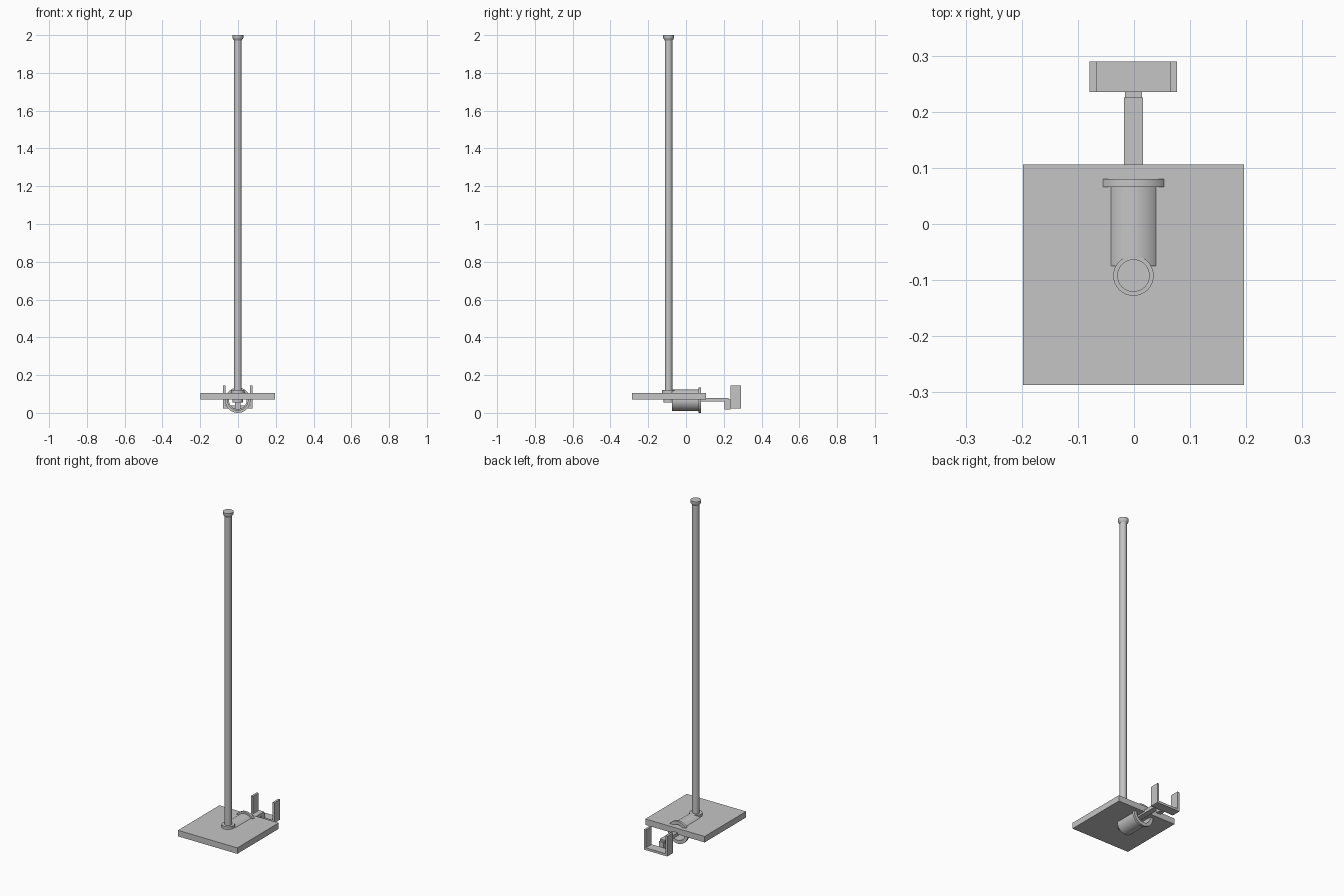
import bpy, math

if "Cube" in bpy.data.objects:
    bpy.data.objects.remove(bpy.data.objects["Cube"])

grey = bpy.data.materials.new("light_grey")
grey.diffuse_color = (0.56, 0.56, 0.56, 1)
grey.use_nodes = True
grey.node_tree.nodes["Principled BSDF"].inputs["Base Color"].default_value = grey.diffuse_color


def finish(name, verts, faces, smooth=False):
    mesh = bpy.data.meshes.new(name)
    mesh.from_pydata(verts, [], faces)
    mesh.materials.append(grey)
    obj = bpy.data.objects.new(name, mesh)
    bpy.context.collection.objects.link(obj)
    if smooth:
        bpy.ops.object.select_all(action='DESELECT')
        obj.select_set(True)
        bpy.context.view_layer.objects.active = obj
        bpy.ops.object.shade_smooth_by_angle(angle=math.radians(35))
    return obj


def box(name, x, y, z):
    verts = [(a, b, c) for a in x for b in y for c in z]
    faces = [(0, 1, 3, 2), (4, 6, 7, 5), (0, 4, 5, 1),
             (2, 3, 7, 6), (0, 2, 6, 4), (1, 5, 7, 3)]
    return finish(name, verts, faces)


def lathe(name, profile, centre, axis='Z', closed=False, n=32):
    """Revolve (radius, distance) points about an axis; closed joins last ring to first."""
    cx, cy, cz = centre
    verts, faces = [], []
    for r, d in profile:
        for i in range(n):
            a = 2 * math.pi * i / n
            u, v = r * math.cos(a), r * math.sin(a)
            verts.append((cx + u, cy + v, cz + d) if axis == 'Z'
                         else (cx + u, cy + d, cz - v))
    rings = len(profile)
    for k in range(rings if closed else rings - 1):
        m = (k + 1) % rings
        for i in range(n):
            j = (i + 1) % n
            faces.append((k * n + i, k * n + j, m * n + j, m * n + i))
    if not closed:
        faces.append(tuple(reversed(range(n))))
        faces.append(tuple(range((rings - 1) * n, rings * n)))
    return finish(name, verts, faces, True)


# Square base plate
box("base_plate", (-0.198, 0.196), (-0.287, 0.106), (0.07, 0.106))

# Upright pole with collar and top cap
pole_at = (-0.001, -0.092, 0)
lathe("pole", [(0.02, 0.06), (0.02, 1.976)], pole_at)
lathe("pole_collar", [(0.028, 0.055), (0.028, 0.104), (0.036, 0.104), (0.036, 0.122)], pole_at)
lathe("pole_cap", [(0.019, 1.97), (0.028, 1.983), (0.029, 1.986), (0.029, 2.0)], pole_at)

# Hollow horizontal sleeve with a flange on its rear end
lathe("sleeve", [(0.056, -0.075), (0.056, 0.066), (0.067, 0.066), (0.067, 0.08),
                 (0.047, 0.08), (0.047, -0.075)],
      (-0.001, 0, 0.067), axis='Y', closed=True, n=40)

# Rear arm and the post at its end
box("arm", (-0.018, 0.016), (0.0, 0.225), (0.06, 0.08))
box("arm_post", (-0.016, 0.014), (0.205, 0.236), (0.019, 0.07))

# U-shaped cradle
box("cradle_bottom", (-0.066, 0.064), (0.235, 0.29), (0.024, 0.038))
for side, x in (("left", (-0.079, -0.066)), ("right", (0.064, 0.077))):
    box("cradle_" + side + "_wall", x, (0.235, 0.29), (0.024, 0.145))
